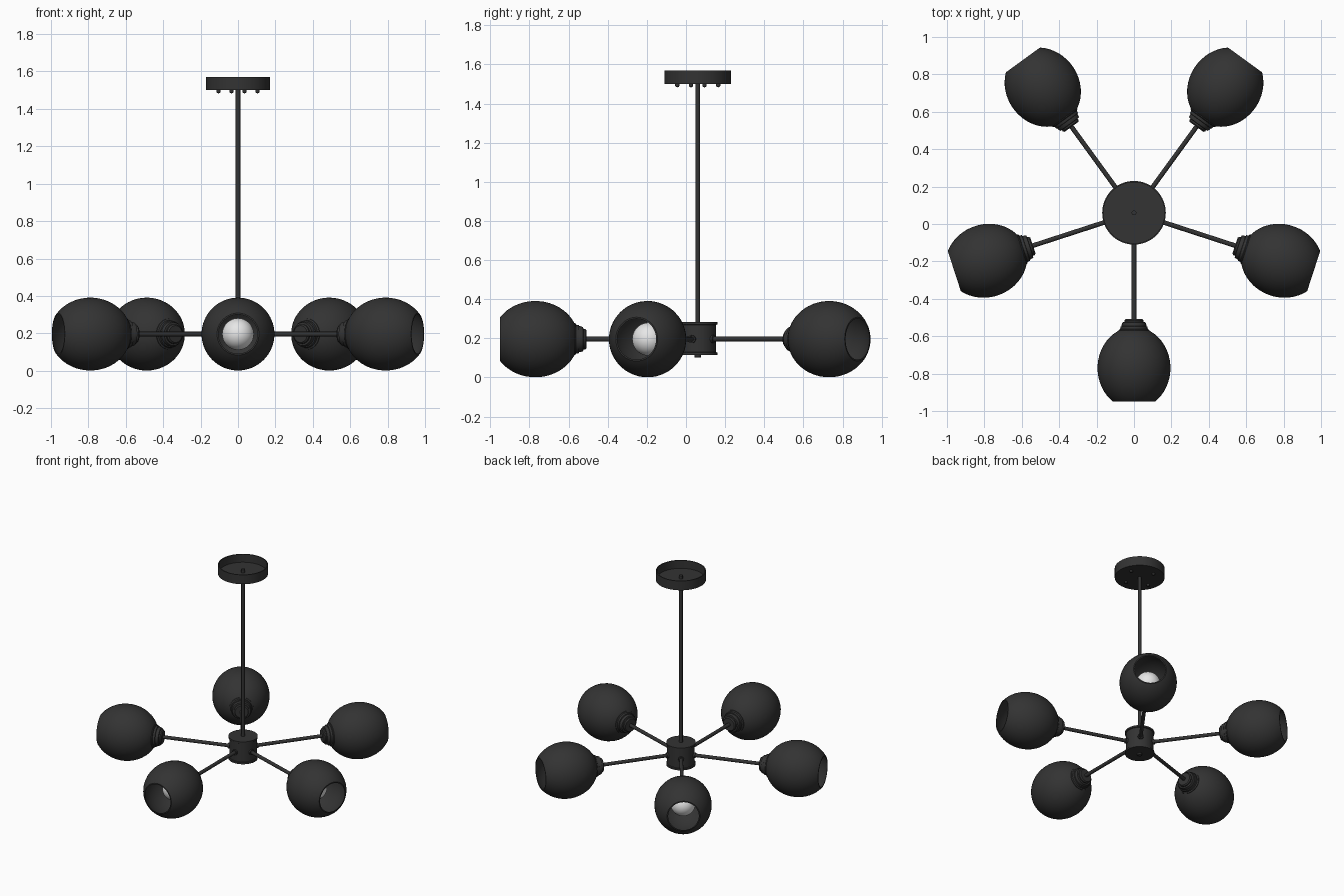
import bpy, bmesh, math
from mathutils import Matrix

if "Cube" in bpy.data.objects:
    bpy.data.objects.remove(bpy.data.objects["Cube"])

HUB_Y, ARM_Z = 0.06, 0.196


def material(name, rgb):
    m = bpy.data.materials.new(name)
    m.diffuse_color = (*rgb, 1)
    m.use_nodes = True
    m.node_tree.nodes["Principled BSDF"].inputs["Base Color"].default_value = m.diffuse_color
    return m


BLACK = material("matte_black", (0.033, 0.033, 0.033))
WHITE = material("bulb_white", (0.8, 0.8, 0.8))


def lathe(name, profile, matrix, mat, sides=48, closed=False):
    """Revolve (radius, height) points around local z; sharp creases stay sharp."""
    bm = bmesh.new()
    rings = []
    for r, h in profile:
        rings.append([bm.verts.new((r * math.cos(t), r * math.sin(t), h))
                      for t in (2 * math.pi * i / sides for i in range(sides))])
    pairs = list(zip(rings, rings[1:]))
    if closed:
        pairs.append((rings[-1], rings[0]))
    for a, b in pairs:
        for i in range(sides):
            j = (i + 1) % sides
            bm.faces.new((a[i], a[j], b[j], b[i]))
    bmesh.ops.remove_doubles(bm, verts=bm.verts[:], dist=1e-5)
    bmesh.ops.recalc_face_normals(bm, faces=bm.faces[:])
    for f in bm.faces:
        f.smooth = True
    for e in bm.edges:
        e.smooth = e.calc_face_angle(0) < math.radians(30)
    me = bpy.data.meshes.new(name)
    bm.to_mesh(me)
    bm.free()
    me.materials.append(mat)
    ob = bpy.data.objects.new(name, me)
    ob.matrix_world = matrix
    bpy.context.collection.objects.link(ob)
    return ob


def rod_profile(r, z0, z1):
    return [(0, z0), (r, z0), (r, z1), (0, z1)]


centre = Matrix.Translation((0, HUB_Y, 0))

# ceiling canopy: shallow dish, open on top, with four screws beneath
lathe("canopy", [(0, 1.50), (0.17, 1.50), (0.17, 1.57), (0.163, 1.57),
                 (0.163, 1.51), (0, 1.51)], centre, BLACK, 64)
for k in range(4):
    a = math.radians(18.4 + 90 * k)
    at = Matrix.Translation((0.11 * math.cos(a), HUB_Y + 0.11 * math.sin(a), 0))
    lathe("canopy_screw", [(0, 1.483), (0.007, 1.485), (0.011, 1.491),
                           (0.011, 1.502), (0, 1.502)], at, BLACK, 16)

# down rod and hub
lathe("down_rod", rod_profile(0.0125, 0.2, 1.535), centre, BLACK, 20)
lathe("hub", [(0, 0.115), (0.1, 0.115), (0.1, 0.127), (0.094, 0.130),
              (0.094, 0.268), (0.1, 0.271), (0.1, 0.283), (0, 0.283)], centre, BLACK)
lathe("hub_finial", [(0, 0.101), (0.013, 0.101), (0.017, 0.105),
                     (0.017, 0.12), (0, 0.12)], centre, BLACK, 20)

# shade profile: elongated globe cut at the neck and the mouth, with a thin wall
def globe(r, half, s0, s1, n=20):
    out = []
    for i in range(n + 1):
        s = s0 + (s1 - s0) * (0.5 - 0.5 * math.cos(math.pi * i / n))
        out.append((r * math.sqrt(1 - ((s - 0.83) / half) ** 2), s))
    return out


shade = globe(0.195, 0.22, 0.625, 1.01) + globe(0.189, 0.216, 0.63, 1.01)[::-1]
fitting = [(0, 0.568), (0.045, 0.568), (0.052, 0.575), (0.052, 0.584), (0.062, 0.586),
           (0.066, 0.600), (0.066, 0.606), (0.072, 0.608), (0.074, 0.622),
           (0.082, 0.626), (0.082, 0.636), (0, 0.636)]
bulb = [(0, 0.70), (0.03, 0.70), (0.034, 0.725), (0.05, 0.745)]
bulb += [(0.085 * math.sin(t), 0.81 - 0.085 * math.cos(t))
         for t in (math.radians(40 + 10 * i) for i in range(15))]

# five arms, each with collar, fitting, shade, socket and bulb
for k in range(5):
    m = (Matrix.Translation((0, HUB_Y, ARM_Z))
         @ Matrix.Rotation(math.radians(-90 + 72 * k), 4, 'Z')
         @ Matrix.Rotation(math.pi / 2, 4, 'Y'))
    lathe("arm", rod_profile(0.0125, 0.05, 0.58), m, BLACK, 20)
    lathe("arm_collar", rod_profile(0.02, 0.08, 0.104), m, BLACK, 20)
    lathe("shade_fitting", fitting, m, BLACK)
    lathe("shade", shade, m, BLACK, 64, closed=True)
    lathe("bulb_socket", rod_profile(0.036, 0.63, 0.71), m, BLACK, 24)
    lathe("bulb", bulb, m, WHITE, 32)
